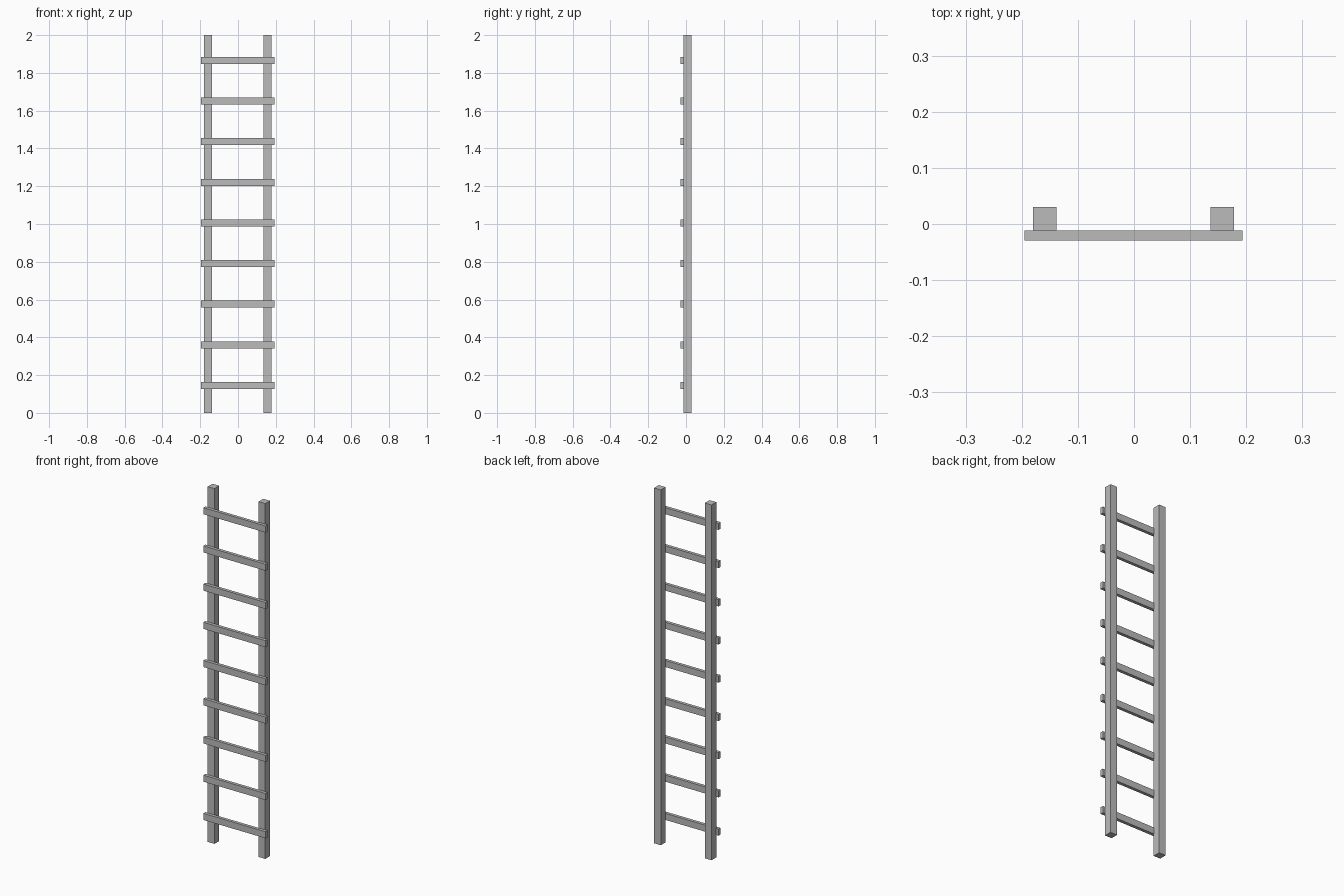
import bpy

if "Cube" in bpy.data.objects:
    bpy.data.objects.remove(bpy.data.objects["Cube"], do_unlink=True)

# Single plain grey
GREY = (0.5, 0.5, 0.5, 1.0)
grey = bpy.data.materials.new("plain_grey")
grey.use_nodes = True
grey.diffuse_color = GREY
grey.node_tree.nodes["Principled BSDF"].inputs["Base Color"].default_value = GREY


def box(name, centre, size):
    bpy.ops.mesh.primitive_cube_add(size=1, location=centre)
    obj = bpy.context.object
    obj.name = name
    obj.scale = size
    bpy.ops.object.transform_apply(location=False, rotation=False, scale=True)
    obj.data.materials.append(grey)
    return obj


# Upright square rails
for name, x in (("right_rail", -0.159), ("left_rail", 0.157)):
    box(name, (x, 0.009, 1.0), (0.042, 0.042, 2.0))

# Flat rungs fixed across the front of the rails
RUNGS = 9
BOTTOM, TOP = 0.145, 1.866
for i in range(RUNGS):
    z = BOTTOM + (TOP - BOTTOM) * i / (RUNGS - 1)
    box(f"rung_{i + 1}", (-0.001, -0.0205, z), (0.388, 0.018, 0.037))
